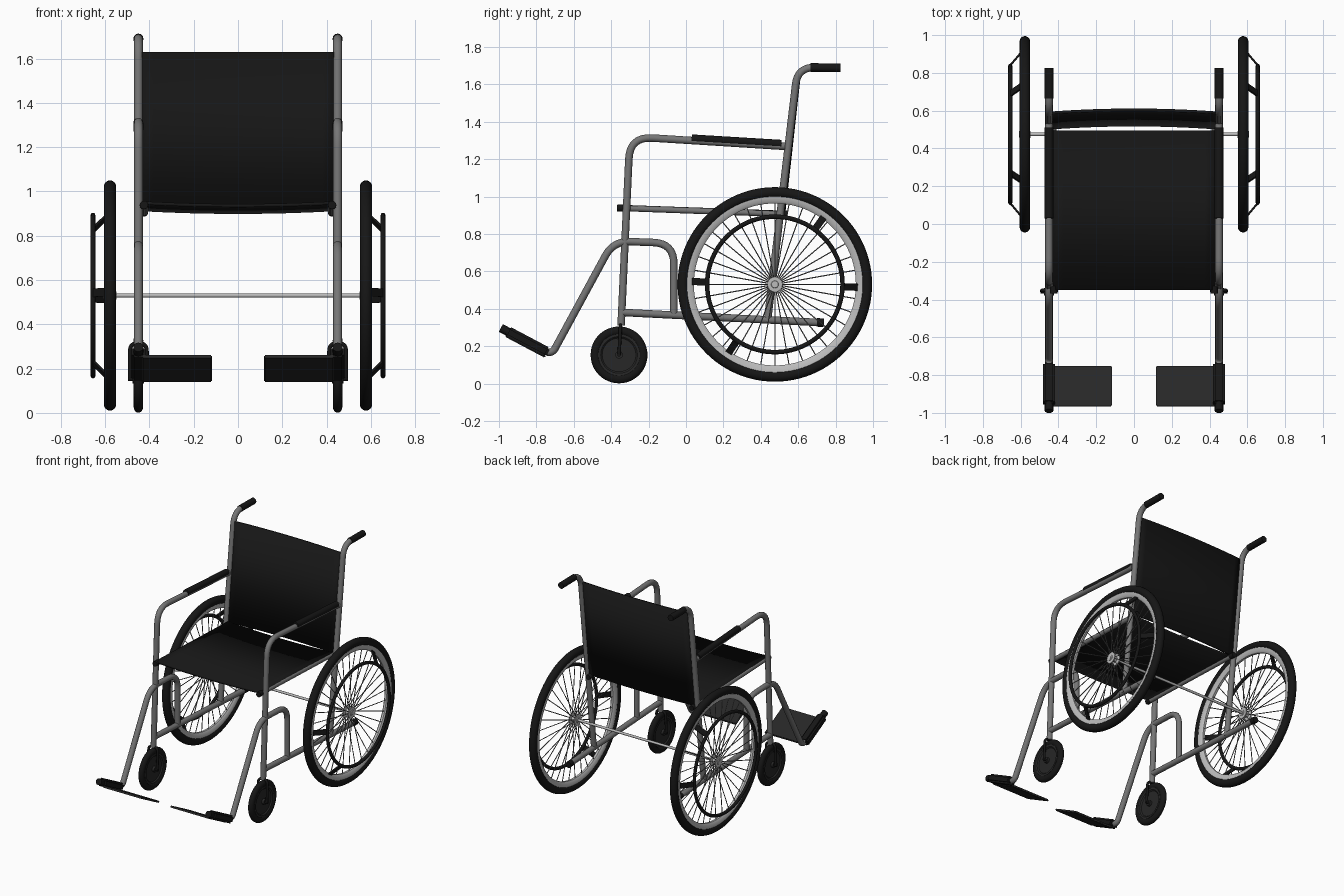
import bpy, bmesh
from math import sin, cos, pi, tau, radians, atan2
from mathutils import Vector, Matrix

if "Cube" in bpy.data.objects:
    bpy.data.objects.remove(bpy.data.objects["Cube"])


def material(name, v):
    m = bpy.data.materials.new(name)
    m.diffuse_color = (v, v, v, 1)
    m.use_nodes = True
    m.node_tree.nodes["Principled BSDF"].inputs["Base Color"].default_value = m.diffuse_color
    return m


BLACK = material("black", 0.008)
DARK = material("dark_grey", 0.02)
STEEL = material("steel", 0.18)
LIGHT = material("light_metal", 0.5)


def finish(name, bm, mat, smooth=True):
    bmesh.ops.recalc_face_normals(bm, faces=bm.faces)
    me = bpy.data.meshes.new(name)
    bm.to_mesh(me)
    bm.free()
    me.materials.append(mat)
    ob = bpy.data.objects.new(name, me)
    bpy.context.collection.objects.link(ob)
    if smooth:
        bpy.ops.object.select_all(action='DESELECT')
        ob.select_set(True)
        bpy.context.view_layer.objects.active = ob
        bpy.ops.object.shade_smooth_by_angle(angle=radians(40))
    return ob


def rounded(pts, trims):
    """Replace each inner corner by a smooth bend starting `trim` before it."""
    pts = [Vector(p) for p in pts]
    out = [pts[0]]
    for a, b, c, t in zip(pts, pts[1:], pts[2:], trims):
        p, q = b + (a - b).normalized() * t, b + (c - b).normalized() * t
        out += [p.lerp(b, k / 8).lerp(b.lerp(q, k / 8), k / 8) for k in range(9)]
    return out + [pts[-1]]


def tube(name, pts, r, mat, trims=()):
    cu = bpy.data.curves.new(name, 'CURVE')
    cu.dimensions = '3D'
    cu.bevel_depth, cu.bevel_resolution, cu.use_fill_caps = r, 4, True
    path = rounded(pts, trims)
    sp = cu.splines.new('POLY')
    sp.points.add(len(path) - 1)
    for p, v in zip(sp.points, path):
        p.co = (*v, 1)
    sp.use_smooth = True
    cu.materials.append(mat)
    ob = bpy.data.objects.new(name, cu)
    bpy.context.collection.objects.link(ob)
    return ob


def lathe(name, profile, center, mat, n=64):
    """Turn a closed (radius, x offset) profile around the x axis."""
    bm = bmesh.new()
    rings = [[bm.verts.new((center[0] + x, center[1] + r * cos(tau * i / n),
                            center[2] + r * sin(tau * i / n))) for r, x in profile]
             for i in range(n)]
    m = len(profile)
    for i in range(n):
        a, b = rings[i], rings[(i + 1) % n]
        for j in range(m):
            k = (j + 1) % m
            bm.faces.new((a[j], b[j], b[k], a[k]))
    return finish(name, bm, mat)


def oval(r, hr, hx, n=16):
    return [(r + hr * cos(tau * k / n), hx * sin(tau * k / n)) for k in range(n)]


def box(name, center, size, rot, mat, bevel=0.005):
    bm = bmesh.new()
    bmesh.ops.create_cube(bm, size=1, matrix=Matrix.Translation(center)
                          @ Matrix.Rotation(rot, 4, 'X') @ Matrix.Diagonal((*size, 1)))
    bmesh.ops.bevel(bm, geom=bm.edges[:], offset=bevel, segments=2, affect='EDGES')
    return finish(name, bm, mat)


def sheet(name, half, a, b, bow, mat, thick=0.015, n=16):
    """Fabric stretched across x between two (y, z) lines, bowed by (dy, dz)."""
    bm = bmesh.new()
    rows = []
    for i in range(n + 1):
        u = 2 * i / n - 1
        k = 1 - u * u
        rows.append([bm.verts.new((u * half, p[0] + bow[0] * k, p[1] + bow[1] * k)) for p in (a, b)])
    for p, q in zip(rows, rows[1:]):
        bm.faces.new((p[0], q[0], q[1], p[1]))
    ob = finish(name, bm, mat)
    mod = ob.modifiers.new("thickness", 'SOLIDIFY')
    mod.thickness, mod.offset = thick, 0


# Fabric seat and backrest
sheet("seat", 0.43, (-0.35, 0.948), (0.495, 0.918), (0, -0.012), BLACK)
sheet("backrest", 0.438, (0.508, 0.915), (0.588, 1.63), (0.016, 0), BLACK)

# Axle joining the large wheels
WY, WZ, WX = 0.475, 0.53, 0.578
tube("axle", [(-0.61, WY, WZ), (0.61, WY, WZ)], 0.009, LIGHT)

for s, side in ((-1, "right"), (1, "left")):
    X = 0.45 * s

    def yz(*pts, x=X):
        return [(x, y, z) for y, z in pts]

    # Side frame tubes
    tube(f"{side}_back_post", yz((0.435, 0.33), (0.597, 1.69), (0.8, 1.69)), 0.02, STEEL, [0.09])
    tube(f"{side}_push_grip", yz((0.665, 1.69), (0.825, 1.688)), 0.023, BLACK)
    tube(f"{side}_armrest_frame", yz((-0.347, 0.31), (-0.3, 1.32), (0.53, 1.268)), 0.02, STEEL, [0.12])
    tube(f"{side}_armrest_pad", yz((0.03, 1.309), (0.51, 1.28)), 0.023, BLACK)
    tube(f"{side}_lower_rail", yz((-0.34, 0.38), (0.72, 0.326)), 0.02, STEEL)
    tube(f"{side}_lower_rail_cap", yz((0.7, 0.327), (0.737, 0.325)), 0.023, BLACK)
    tube(f"{side}_seat_rail", yz((-0.35, 0.938), (0.53, 0.906), x=0.425 * s), 0.016, STEEL)
    for end, p, q in (("front", (-0.368, 0.939), (-0.33, 0.938)), ("rear", (0.505, 0.907), (0.543, 0.905))):
        tube(f"{side}_seat_rail_{end}_cap", yz(p, q, x=0.425 * s), 0.019, BLACK)

    # Legrest tube with footplate
    tube(f"{side}_legrest", yz((-0.065, 0.36), (-0.065, 0.75), (-0.388, 0.762), (-0.718, 0.155),
                               (-0.98, 0.292)), 0.02, STEEL, [0.11, 0.09, 0.04])
    tube(f"{side}_footplate_tip", yz((-0.94, 0.271), (-0.99, 0.297)), 0.023, BLACK)
    tilt = atan2(-0.127, 0.24)
    box(f"{side}_footplate_sleeve", (X, -0.848, 0.223), (0.064, 0.25, 0.056), tilt, BLACK, 0.012)
    box(f"{side}_footplate", (0.275 * s, -0.858, 0.2), (0.315, 0.24, 0.014), tilt, DARK, 0.004)

    # Caster wheel with fork
    c = (X, -0.358, 0.153)
    lathe(f"{side}_caster_tyre", oval(0.128, 0.024, 0.021), c, BLACK, 48)
    lathe(f"{side}_caster_disc", [(0.001, -0.009), (0.09, -0.009), (0.098, -0.017), (0.112, -0.017),
                                  (0.112, 0.017), (0.098, 0.017), (0.09, 0.009), (0.001, 0.009)], c, DARK, 48)
    lathe(f"{side}_caster_hub", [(0.001, -0.026), (0.02, -0.026), (0.02, 0.026), (0.001, 0.026)], c, DARK, 24)
    tube(f"{side}_caster_axle", [(X - 0.046, c[1], c[2]), (X + 0.046, c[1], c[2])], 0.009, BLACK)
    tube(f"{side}_caster_fork", [(X - 0.038, c[1], c[2]), (X - 0.038, -0.35, 0.315), (X + 0.038, -0.35, 0.315),
                                 (X + 0.038, c[1], c[2])], 0.009, BLACK, [0.036, 0.036])

    # Large wheel: tyre, rim, hub and push rim
    w = (WX * s, WY, WZ)
    lathe(f"{side}_wheel_tyre", oval(0.491, 0.029, 0.028), w, BLACK, 96)
    lathe(f"{side}_wheel_rim", [(0.47, -0.02), (0.445, -0.018), (0.433, -0.008), (0.433, 0.008),
                                (0.445, 0.018), (0.47, 0.02)], w, LIGHT, 96)
    lathe(f"{side}_wheel_hub", [(0.001, -0.03), (0.018, -0.03), (0.02, -0.026), (0.04, -0.025), (0.04, -0.018),
                                (0.02, -0.015), (0.02, 0.015), (0.04, 0.018), (0.04, 0.025), (0.02, 0.026),
                                (0.018, 0.03), (0.001, 0.03)], w, LIGHT, 32)
    lathe(f"{side}_push_rim", oval(0.362, 0.012, 0.011, 12), (0.655 * s, WY, WZ), BLACK, 96)

    # Spokes run from alternating hub flanges to the rim
    bm = bmesh.new()
    for i in range(36):
        a = tau * i / 36
        d = Vector((0, cos(a), sin(a)))
        p = Vector(w) + d * 0.035 + Vector((0.021 if i % 2 else -0.021, 0, 0))
        v = Vector(w) + d * 0.437 - p
        bmesh.ops.create_cone(bm, cap_ends=True, segments=6, radius1=0.003, radius2=0.003, depth=v.length,
                              matrix=Matrix.Translation(p + v / 2) @ v.to_track_quat('Z', 'Y').to_matrix().to_4x4())
    finish(f"{side}_spokes", bm, STEEL)

    # Flat straps hold the push rim on the wheel rim
    bm = bmesh.new()
    for deg in (0, 56, 180, 238):
        a = radians(deg - 2)
        d, t = Vector((0, cos(a), sin(a))), Vector((0, -sin(a), cos(a)))
        hub = Vector((0, WY, WZ))
        p, q = hub + d * 0.44 + Vector((0.592 * s, 0, 0)), hub + d * 0.365 + Vector((0.655 * s, 0, 0))
        v = (q - p).normalized()
        m = Matrix((v * (q - p).length, t * 0.038, v.cross(t) * 0.01)).transposed().to_4x4()
        bmesh.ops.create_cube(bm, size=1, matrix=Matrix.Translation((p + q) / 2) @ m)
    finish(f"{side}_push_rim_straps", bm, BLACK, False)
